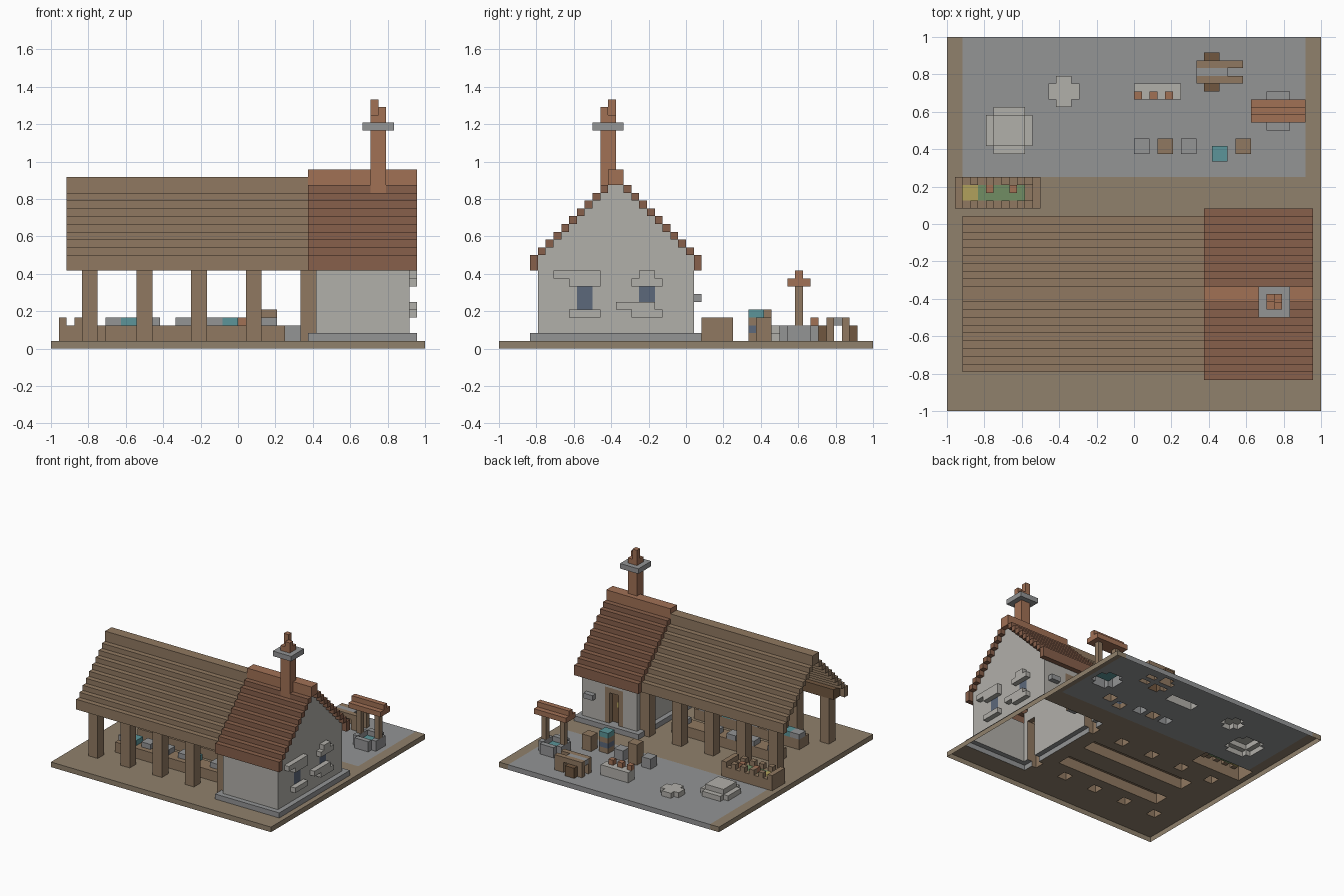
import bpy, bmesh

if "Cube" in bpy.data.objects:
    bpy.data.objects.remove(bpy.data.objects["Cube"])

U = 1 / 24          # block size
cells = {}          # block position -> part name
colours = {}        # part name -> colour

DIRT, STONE, PALE = (143, 128, 108), (146, 147, 148), (176, 174, 168)
WOOD, DARK, TILE, BRICK = (143, 120, 97), (112, 88, 66), (134, 96, 76), (160, 112, 86)
TEAL, GLASS, GREEN, GOLD = (92, 148, 152), (92, 104, 122), (112, 140, 100), (176, 160, 92)


def box(part, colour, x, y, z):
    """Fill a box of blocks; x, y, z are (start, end) in block units."""
    colours[part] = colour
    for i in range(*x):
        for j in range(*y):
            for k in range(*z):
                cells[i, j, k] = part


def clear(x, y, z):
    for i in range(*x):
        for j in range(*y):
            for k in range(*z):
                cells.pop((i, j, k), None)


def gable_roof(part, colour, x, rows, ridge_z):
    """Stepped roof mirrored about y = -9, with a two-block eave and ridge."""
    for k in range(rows):
        y = -10 - rows + k
        z0 = 10 if k == 0 else 11 + k
        for yy in (y, -19 - y):
            box(part, colour, x, (yy, yy + 1), (z0, 12 + k))
    box(part + "_ridge", BRICK if colour == TILE else WOOD, x, (-10, -8), (ridge_z, ridge_z + 2))


# ground and paved yard
box("ground", DIRT, (-24, 24), (-24, 24), (0, 1))
box("paving", STONE, (-22, 22), (6, 24), (0, 1))

# open barn: posts, wall plates, roof
for y in (-18, -2):
    for x in (-20, -13, -6, 1, 8):
        box("barn_posts", WOOD, (x, x + 2), (y, y + 2), (1, 10))
    box("barn_beams", DARK, (-21, 9), (y, y + 2), (10, 12))
gable_roof("barn_roof", WOOD, (-22, 9), 9, 20)

# house: foundation, walls filled up into the gable, roof
box("foundation", STONE, (9, 23), (-20, 2), (1, 2))
for j in range(10):
    box("house_walls", PALE, (10, 22), (-19 + j, 1 - j), (2, 12 + j))
gable_roof("house_roof", TILE, (9, 23), 10, 21)

# door recessed in the back wall, wall bracket beside it
box("door_frame", WOOD, (13, 17), (0, 1), (2, 9))
box("door", DARK, (14, 16), (-1, 0), (2, 8))
clear((14, 16), (0, 1), (2, 8))
box("door_handle", GOLD, (14, 15), (-1, 0), (5, 6))
box("wall_bracket", STONE, (19, 21), (1, 2), (6, 7))

# gable windows with projecting stone trim
box("window_glass", GLASS, (21, 22), (-14, -12), (5, 8))
box("window_glass", GLASS, (21, 22), (-6, -4), (6, 8))
for y, z in (((-17, -11), 9), ((-15, -11), 8), ((-15, -11), 4),
             ((-6, -4), 9), ((-7, -3), 8), ((-9, -4), 5), ((-7, -3), 4)):
    box("window_trim", PALE, (22, 23), y, (z, z + 1))

# chimney with cap and uneven top
box("chimney", BRICK, (17, 19), (-11, -9), (19, 30))
box("chimney_cap", STONE, (16, 20), (-12, -8), (28, 29))
box("chimney", BRICK, (17, 19), (-11, -9), (28, 30))
box("chimney", BRICK, (17, 18), (-10, -9), (30, 32))
box("chimney", BRICK, (18, 19), (-11, -10), (30, 31))

# two long benches with goods on top
for y in (-14, -7):
    box("benches", WOOD, (-17, 6), (y, y + 3), (1, 3))
    for x in (-17, -12, -8, -4, 3):
        box("bench_goods", STONE, (x, x + 2), (y + 1, y + 3), (3, 4))
for x in (-15, -2):
    box("teal_goods", TEAL, (x, x + 2), (-13, -11), (3, 4))

# planter with notched rim and plants
box("planter", WOOD, (-23, -12), (2, 6), (1, 3))
for x in range(-23, -12, 2):
    for y in (2, 5):
        box("planter", WOOD, (x, x + 1), (y, y + 1), (3, 4))
for x in (-23, -13):
    box("planter", WOOD, (x, x + 1), (2, 6), (3, 4))
clear((-22, -13), (3, 5), (2, 3))
box("plants", GREEN, (-20, -14), (3, 5), (2, 3))
for x in (-19, -16):
    box("flowers", BRICK, (x, x + 1), (4, 5), (3, 4))
box("yellow_flowers", GOLD, (-22, -20), (3, 5), (2, 3))

# well: cross-shaped ring, water, posts, little roof
box("well", STONE, (17, 20), (12, 17), (1, 3))
box("well", STONE, (16, 21), (13, 16), (1, 3))
clear((17, 20), (13, 16), (2, 3))
box("well_water", TEAL, (17, 20), (13, 16), (1, 2))
for x in (16, 20):
    box("well_posts", WOOD, (x, x + 1), (14, 15), (3, 8))
box("well_roof", BRICK, (15, 22), (13, 16), (8, 9))
box("well_roof", BRICK, (15, 22), (14, 15), (9, 10))

# row of crates and a banded barrel
for x, top, colour, name in ((0, 3, STONE, "stone_crates"), (6, 3, STONE, "stone_crates"),
                             (3, 5, WOOD, "wood_crates"), (13, 4, WOOD, "wood_crates")):
    box(name, colour, (x, x + 2), (9, 11), (1, top))
box("barrel", WOOD, (10, 12), (8, 10), (1, 4))
box("barrel_band", GLASS, (10, 12), (8, 10), (2, 3))
box("barrel_lid", TEAL, (10, 12), (8, 10), (4, 5))

# stone counter with small wares
box("stone_counter", PALE, (0, 6), (16, 18), (1, 3))
for x in (0, 2, 4):
    box("small_wares", BRICK, (x, x + 1), (16, 17), (3, 4))

# table with side seats
for y in (18, 20):
    box("table", WOOD, (8, 14), (y, y + 1), (1, 4))
    clear((11, 12), (y, y + 1), (1, 3))
box("table_runner", STONE, (8, 12), (19, 20), (3, 4))
for y in (17, 21):
    box("table_seats", DARK, (9, 11), (y, y + 1), (1, 3))

# stone plinth and cross-shaped slab
box("plinth", PALE, (-19, -13), (10, 14), (1, 2))
box("plinth", PALE, (-18, -14), (9, 15), (1, 2))
box("plinth", PALE, (-18, -14), (10, 14), (2, 3))
box("cross_slab", PALE, (-11, -7), (16, 18), (1, 2))
box("cross_slab", PALE, (-10, -8), (15, 19), (1, 2))


def build(part):
    """Make one object from the outward faces of a part's blocks (underside left open)."""
    bm = bmesh.new()
    verts = {}
    for c in [c for c, p in cells.items() if p == part]:
        for axis in range(3):
            for side in (0, 1):
                n = list(c)
                n[axis] += 2 * side - 1
                if tuple(n) in cells or n[2] < 0:
                    continue
                ring = []
                for a, b in ((0, 0), (1, 0), (1, 1), (0, 1)):
                    q = list(c)
                    q[axis] += side
                    q[(axis + 1) % 3] += a
                    q[(axis + 2) % 3] += b
                    q = tuple(q)
                    if q not in verts:
                        verts[q] = bm.verts.new([v * U for v in q])
                    ring.append(verts[q])
                bm.faces.new(ring if side else ring[::-1])
    mesh = bpy.data.meshes.new(part)
    bm.to_mesh(mesh)
    bm.free()
    mat = bpy.data.materials.new(part + "_colour")
    mat.diffuse_color = [(v / 255) ** 2.2 for v in colours[part]] + [1]
    mat.use_nodes = True
    mat.node_tree.nodes["Principled BSDF"].inputs["Base Color"].default_value = mat.diffuse_color
    mesh.materials.append(mat)
    bpy.context.collection.objects.link(bpy.data.objects.new(part, mesh))


for part in colours:
    build(part)
